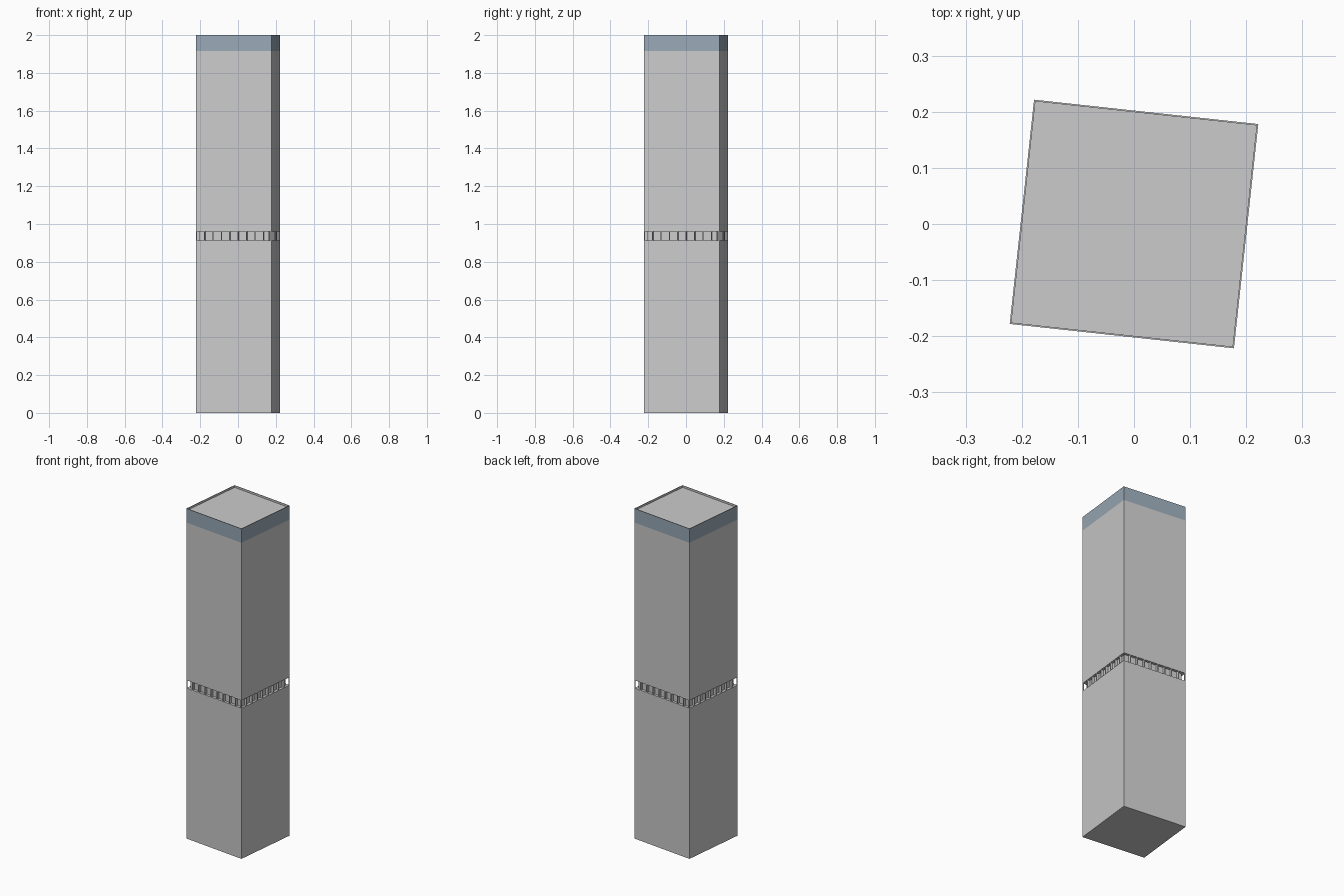
import bpy, bmesh, math
from mathutils import Matrix, Vector

if "Cube" in bpy.data.objects:
    bpy.data.objects.remove(bpy.data.objects["Cube"], do_unlink=True)

SIDE, TURN = 0.402, math.radians(-6.2)
HALF = SIDE / 2
GAP_LOW, GAP_TOP, GAP_DEPTH = 0.912, 0.96, 0.016
BAND_LOW, TOP = 1.915, 2.0
RIM, ROOF_DROP = 0.004, 0.012
BAYS, POST = 9, 0.005


def material(name, colour):
    mat = bpy.data.materials.new(name)
    mat.use_nodes = True
    mat.diffuse_color = (*colour, 1)
    mat.node_tree.nodes["Principled BSDF"].inputs["Base Color"].default_value = (*colour, 1)
    return mat


wall_grey = material("wall grey", (0.6, 0.6, 0.6))
band_blue = material("band blue grey", (0.32, 0.40, 0.47))


def add_box(bm, centre, size):
    place = Matrix.Translation(centre) @ Matrix.Diagonal((*size, 1))
    return bmesh.ops.create_cube(bm, size=1, matrix=place)["verts"]


def finish(name, bm, *mats):
    mesh = bpy.data.meshes.new(name)
    bm.to_mesh(mesh)
    bm.free()
    for mat in mats:
        mesh.materials.append(mat)
    obj = bpy.data.objects.new(name, mesh)
    obj.rotation_euler.z = TURN
    bpy.context.collection.objects.link(obj)
    return obj


def block(name, low, high, width):
    bm = bmesh.new()
    add_box(bm, (0, 0, (low + high) / 2), (width, width, high - low))
    return finish(name, bm, wall_grey)


# Lower shaft and the recessed core of the window storey
block("lower_shaft", 0, GAP_LOW, SIDE)
block("window_storey_core", GAP_LOW, GAP_TOP, SIDE - 2 * GAP_DEPTH)

# Upper shaft with a coloured top band, thin parapet and sunken roof
bm = bmesh.new()
add_box(bm, (0, 0, (GAP_TOP + TOP) / 2), (SIDE, SIDE, TOP - GAP_TOP))
bmesh.ops.bisect_plane(bm, geom=bm.verts[:] + bm.edges[:] + bm.faces[:],
                       plane_co=(0, 0, BAND_LOW), plane_no=(0, 0, 1))
bm.normal_update()
roof = max(bm.faces, key=lambda f: f.calc_center_median().z)
bmesh.ops.inset_region(bm, faces=[roof], thickness=RIM)
sunken = bmesh.ops.extrude_face_region(bm, geom=[roof])["geom"]
bmesh.ops.translate(bm, vec=(0, 0, -ROOF_DROP),
                    verts=[v for v in sunken if isinstance(v, bmesh.types.BMVert)])
bmesh.ops.delete(bm, geom=[f for f in [roof] if f.is_valid], context="FACES_ONLY")
bmesh.ops.recalc_face_normals(bm, faces=bm.faces)
for f in bm.faces:
    reach = max(abs(c) for c in f.calc_center_median().xy)
    if f.calc_center_median().z > BAND_LOW and abs(f.normal.z) < 0.5 and reach > HALF - RIM / 2:
        f.material_index = 1
finish("upper_shaft", bm, wall_grey, band_blue)

# Thin posts between the window bays, repeated on all four sides
bm = bmesh.new()
mid, height = (GAP_LOW + GAP_TOP) / 2, GAP_TOP - GAP_LOW
for quarter in range(4):
    spin = Matrix.Rotation(quarter * math.pi / 2, 4, "Z")
    for i in range(1, BAYS):
        x = -HALF + i * SIDE / BAYS
        posts = add_box(bm, (x, -HALF + GAP_DEPTH / 2, mid), (POST, GAP_DEPTH, height))
        bmesh.ops.transform(bm, matrix=spin, verts=posts)
    corner = HALF - POST / 2
    posts = add_box(bm, (corner, -corner, mid), (POST, POST, height))
    bmesh.ops.transform(bm, matrix=spin, verts=posts)
finish("window_posts", bm, wall_grey)
